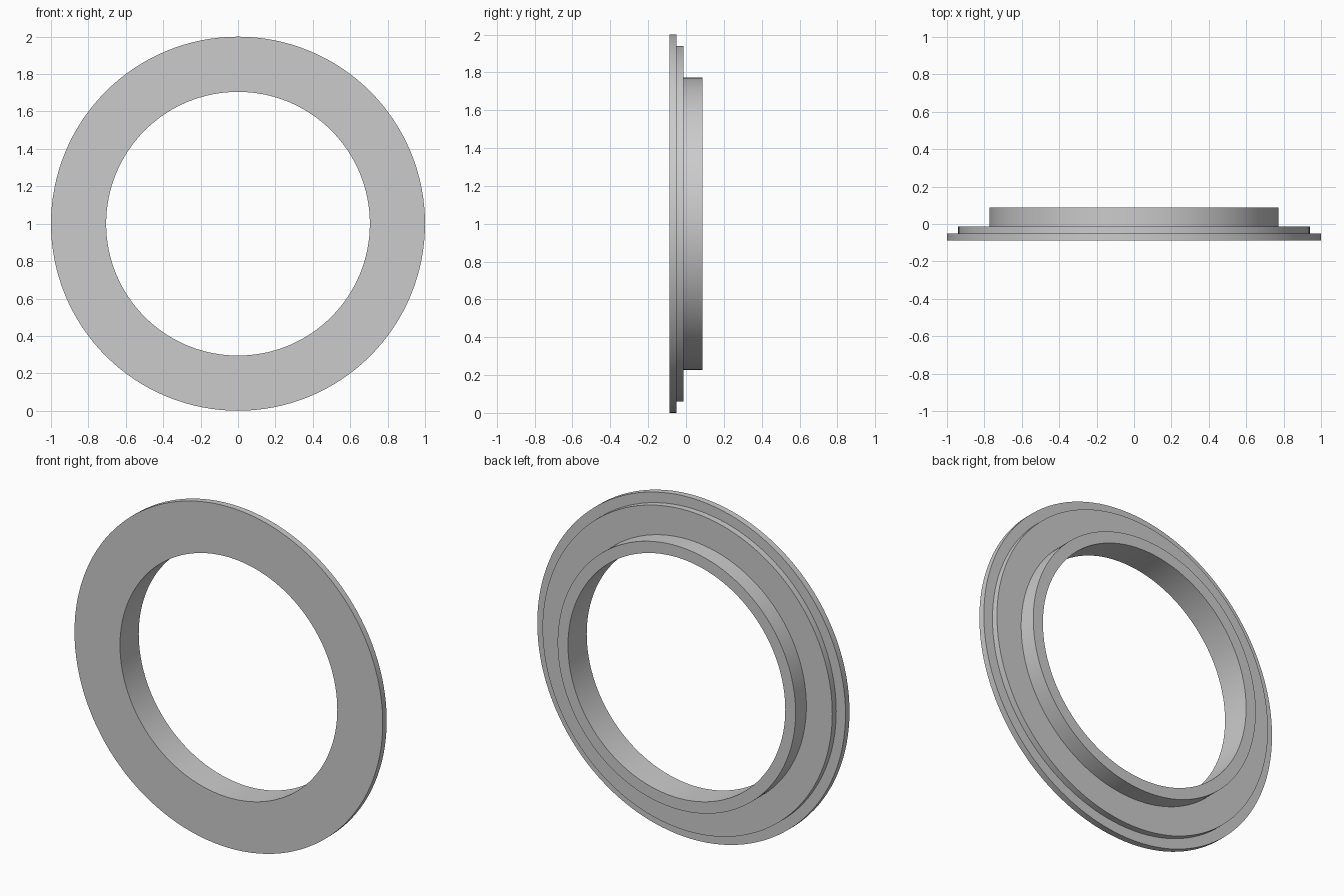
import bpy
import bmesh
import math
from mathutils import Matrix, Vector

cube = bpy.data.objects.get("Cube")
if cube:
    bpy.data.objects.remove(cube, do_unlink=True)

# Plain grey material
grey = bpy.data.materials.new("light grey")
grey.use_nodes = True
colour = (0.6, 0.6, 0.6, 1.0)
grey.diffuse_color = colour
grey.node_tree.nodes["Principled BSDF"].inputs["Base Color"].default_value = colour

SEGMENTS = 128
BORE = 0.705
CENTRE = Vector((0, 0, 1))

# Stepped cross-section as (radius, y): flange, shoulder, collar, bore
profile = [
    (BORE, -0.087), (1.0, -0.087), (1.0, -0.05),
    (0.94, -0.05), (0.94, -0.013),
    (0.772, -0.013), (0.772, 0.087), (BORE, 0.087),
]

# Revolve the closed section around the y axis
bm = bmesh.new()
verts = [bm.verts.new((r, y, 0)) for r, y in profile]
edges = [bm.edges.new((verts[i], verts[(i + 1) % len(verts)])) for i in range(len(verts))]
bmesh.ops.spin(bm, geom=verts + edges, cent=(0, 0, 0), axis=(0, 1, 0),
               angle=math.tau, steps=SEGMENTS, use_merge=True)
bmesh.ops.remove_doubles(bm, verts=bm.verts, dist=1e-5)
bmesh.ops.recalc_face_normals(bm, faces=bm.faces)
bmesh.ops.transform(bm, matrix=Matrix.Translation(CENTRE), verts=bm.verts)

mesh = bpy.data.meshes.new("flanged_ring")
bm.to_mesh(mesh)
bm.free()
mesh.materials.append(grey)
ring = bpy.data.objects.new("flanged_ring", mesh)
bpy.context.collection.objects.link(ring)

# Smooth round walls with crisp steps
bpy.ops.object.select_all(action='DESELECT')
ring.select_set(True)
bpy.context.view_layer.objects.active = ring
bpy.ops.object.shade_smooth_by_angle(angle=math.radians(30))
